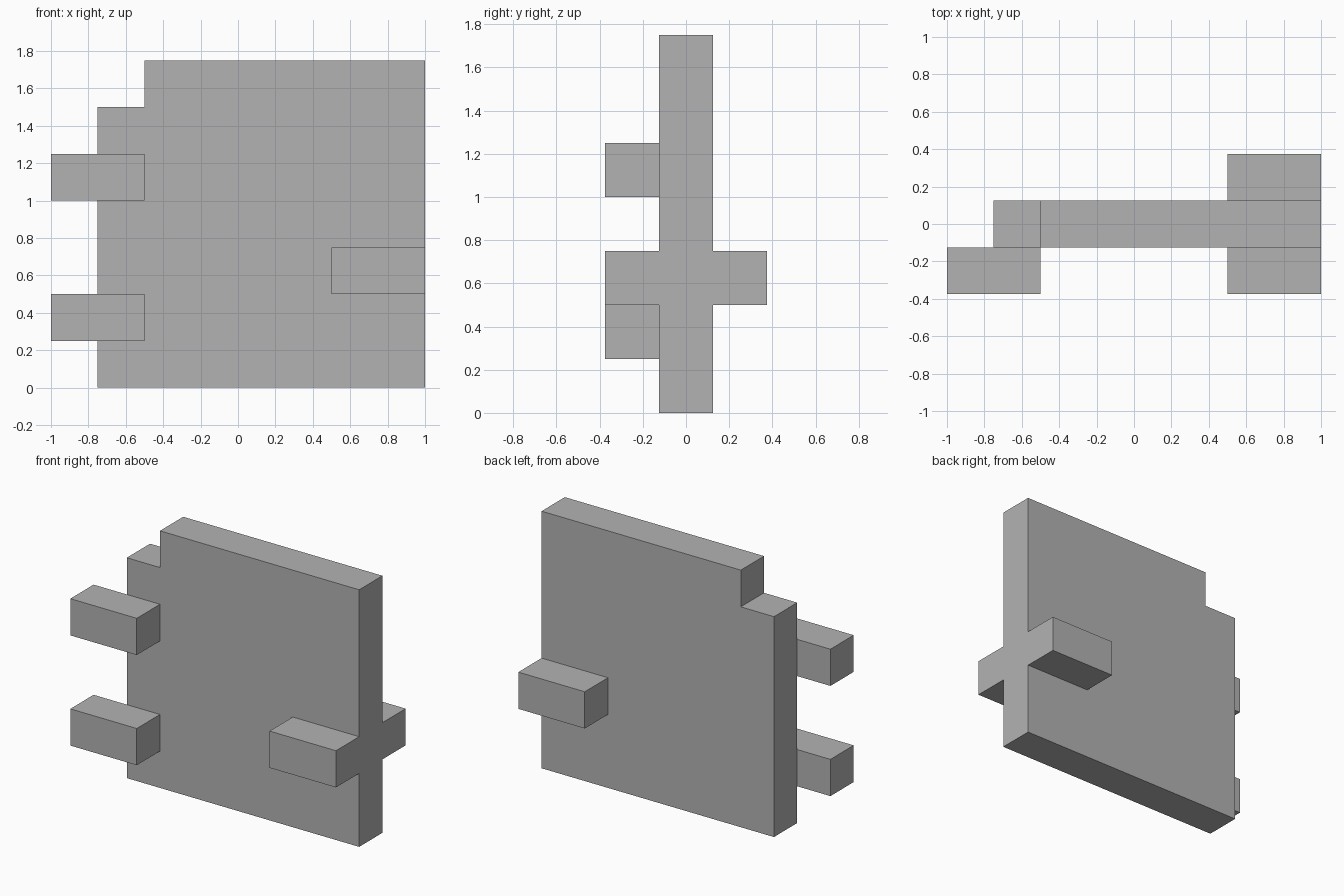
import bpy
import bmesh

cube = bpy.data.objects.get("Cube")
if cube:
    bpy.data.objects.remove(cube, do_unlink=True)

# Single flat colour
grey = bpy.data.materials.new("plain_grey")
grey.use_nodes = True
colour = (0.45, 0.45, 0.45, 1)
grey.diffuse_color = colour
grey.node_tree.nodes["Principled BSDF"].inputs["Base Color"].default_value = colour

HALF = 0.125   # half the panel thickness
BAR = 0.25     # bar height and depth


def slab(name, profile, y_front, y_back):
    """Extrude an x-z profile from y_front to y_back."""
    bm = bmesh.new()
    face = bm.faces.new([bm.verts.new((x, y_front, z)) for x, z in profile])
    extruded = bmesh.ops.extrude_face_region(bm, geom=[face])["geom"]
    verts = [v for v in extruded if isinstance(v, bmesh.types.BMVert)]
    bmesh.ops.translate(bm, verts=verts, vec=(0, y_back - y_front, 0))
    bmesh.ops.recalc_face_normals(bm, faces=bm.faces)
    mesh = bpy.data.meshes.new(name)
    bm.to_mesh(mesh)
    bm.free()
    mesh.materials.append(grey)
    obj = bpy.data.objects.new(name, mesh)
    bpy.context.collection.objects.link(obj)
    return obj


def bar(name, x, z, side):
    """Half-unit bar resting on the front (-1) or back (+1) of the panel."""
    outline = [(x, z), (x + 0.5, z), (x + 0.5, z + BAR), (x, z + BAR)]
    slab(name, outline, *sorted((side * HALF, side * (HALF + BAR))))


# Upright panel with a notched upper corner
slab("panel", [(-0.75, 0), (1, 0), (1, 1.75), (-0.5, 1.75),
               (-0.5, 1.5), (-0.75, 1.5)], -HALF, HALF)

# Hinge bars overhanging the right edge
for name, z in (("lower_hinge", 0.25), ("upper_hinge", 1.0)):
    bar(name, -1, z, -1)

# Handles on both faces, flush with the left edge
for name, side in (("front_handle", -1), ("back_handle", 1)):
    bar(name, 0.5, 0.5, side)
